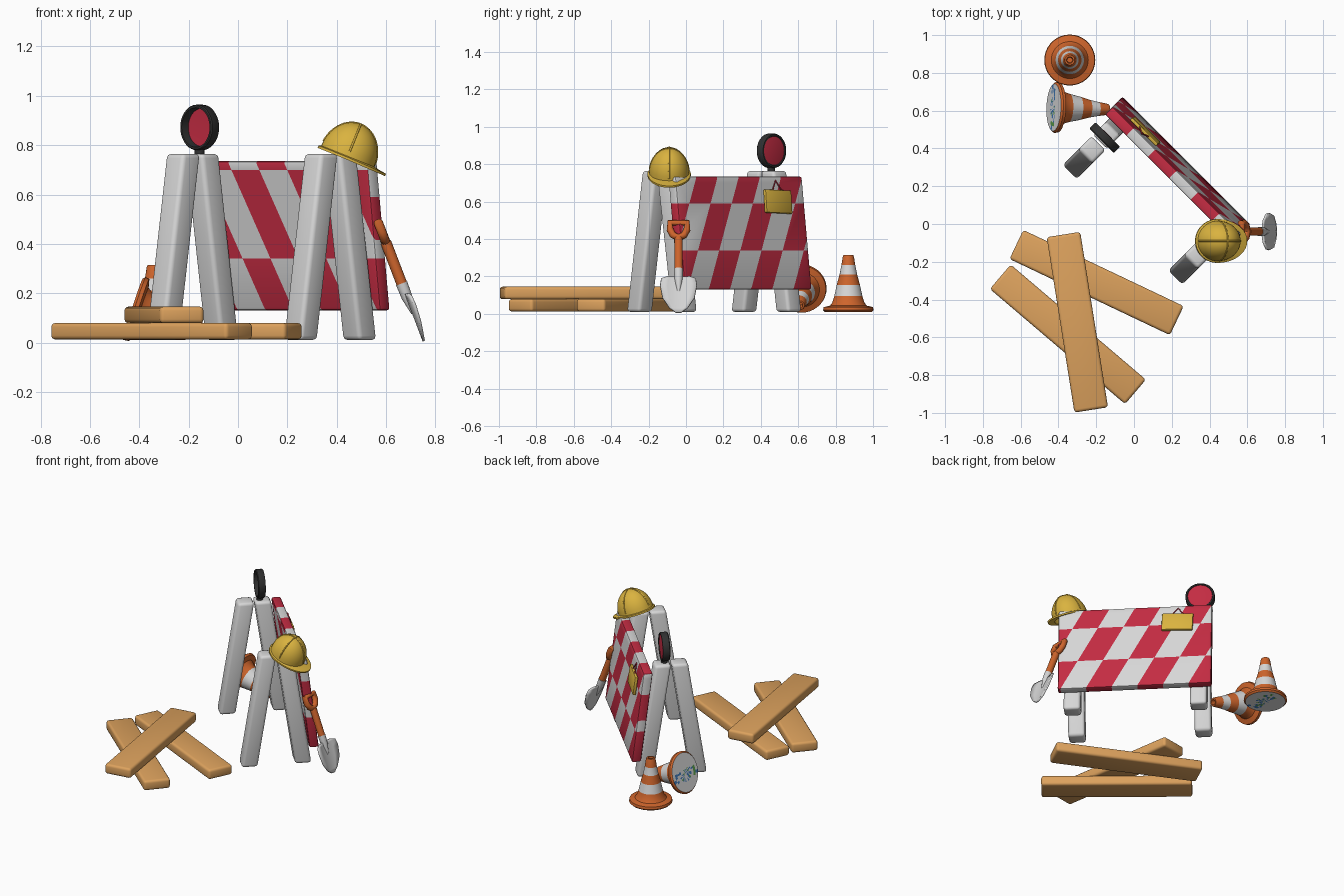
import bpy, bmesh, math, random
from mathutils import Matrix, Vector

if "Cube" in bpy.data.objects:
    bpy.data.objects.remove(bpy.data.objects["Cube"])

random.seed(4)


def mat(name, r, g, b):
    m = bpy.data.materials.new(name)
    m.diffuse_color = (r, g, b, 1)
    m.use_nodes = True
    m.node_tree.nodes["Principled BSDF"].inputs["Base Color"].default_value = m.diffuse_color
    return m


WHITE = mat("white paint", .68, .68, .68)
BRIGHT = mat("bright white", .92, .92, .92)
RED = mat("red paint", .55, .025, .055)
YELLOW = mat("yellow plastic", .70, .45, .05)
ORANGE = mat("orange plastic", .62, .13, .025)
WOOD = mat("light wood", .72, .36, .11)
BLACK = mat("black rubber", .03, .03, .03)
METAL = mat("grey metal", .66, .66, .66)
BLUE = mat("blue fleck", .06, .22, .55)
GREEN = mat("green fleck", .12, .38, .08)

T, RX, RY = Matrix.Translation, lambda d: Matrix.Rotation(math.radians(d), 4, 'X'), \
    lambda d: Matrix.Rotation(math.radians(d), 4, 'Y')
RZ = lambda d: Matrix.Rotation(math.radians(d), 4, 'Z')
FRAME = RZ(-45)  # barricade frame: x along the board, y out of its striped face


def smooth(ob, angle=35):
    bpy.ops.object.select_all(action='DESELECT')
    ob.select_set(True)
    bpy.context.view_layer.objects.active = ob
    bpy.ops.object.shade_smooth_by_angle(angle=math.radians(angle))


def finish(name, bm, mats, matrix=Matrix()):
    bmesh.ops.transform(bm, matrix=matrix, verts=bm.verts)
    bmesh.ops.recalc_face_normals(bm, faces=bm.faces)
    me = bpy.data.meshes.new(name)
    bm.to_mesh(me)
    bm.free()
    for m in mats:
        me.materials.append(m)
    ob = bpy.data.objects.new(name, me)
    bpy.context.collection.objects.link(ob)
    smooth(ob)
    return ob


def block(sx, sy, sz, bevel, segs=3):
    """Rounded box centred on the origin."""
    bm = bmesh.new()
    bmesh.ops.create_cube(bm, size=1, matrix=Matrix.Diagonal((sx, sy, sz, 1)))
    bmesh.ops.bevel(bm, geom=bm.edges[:], offset=bevel, segments=segs, profile=.5, affect='EDGES')
    return bm


def lathe(profile, rule=None, n=36):
    """Revolve (radius, z) points; rule lists the material index of each band."""
    bm = bmesh.new()
    rings = [[bm.verts.new((r * math.cos(2 * math.pi * i / n), r * math.sin(2 * math.pi * i / n), z))
              for i in range(n)] for r, z in profile]
    for k in range(len(rings) - 1):
        a, b = rings[k], rings[k + 1]
        for i in range(n):
            j = (i + 1) % n
            f = bm.faces.new((a[i], a[j], b[j], b[i]))
            f.material_index = rule[k] if rule else 0
    bmesh.ops.remove_doubles(bm, verts=bm.verts, dist=1e-5)
    return bm


def tube(name, pts, r, m, matrix=Matrix(), closed=False):
    cu = bpy.data.curves.new(name, 'CURVE')
    cu.dimensions = '3D'
    cu.bevel_depth, cu.bevel_resolution, cu.use_fill_caps = r, 3, True
    sp = cu.splines.new('POLY')
    sp.points.add(len(pts) - 1)
    for p, co in zip(sp.points, pts):
        p.co = (*(matrix @ Vector(co)), 1)
    sp.use_cyclic_u = closed
    cu.materials.append(m)
    ob = bpy.data.objects.new(name, cu)
    bpy.context.collection.objects.link(ob)
    bpy.ops.object.select_all(action='DESELECT')
    ob.select_set(True)
    bpy.context.view_layer.objects.active = ob
    bpy.ops.object.convert(target='MESH')
    smooth(bpy.context.view_layer.objects.active, 50)


# Barricade legs: two splayed pairs meeting at the top
H = .765
for side, u in (("left", -.435), ("right", .355)):
    for end, n0, n1 in (("rear", .003, .122), ("front", .343, .228)):
        bm = block(.105, .102, H - .01, .018)
        for v in bm.verts:
            t = v.co.z / (H - .01) + .5
            v.co = (u + v.co.x, n0 + (n1 - n0) * t + v.co.y, .01 + (H - .01) * t)
        finish(f"{side}_{end}_leg", bm, [WHITE], FRAME)

# Barricade board: leaning slab cut into slanted red and white checks
U0, L, ZB, ZT, SLANT = -.52, .96, .13, .735, .5
W = L / 6
bm = block(L, .06, ZT - ZB, .012, 2)
for v in bm.verts:
    t = v.co.z / (ZT - ZB) + .5
    v.co = (U0 + L / 2 + v.co.x, .405 - .075 * t + v.co.y, ZB + (ZT - ZB) * t)


def cut(co, no):
    bmesh.ops.bisect_plane(bm, geom=bm.verts[:] + bm.edges[:] + bm.faces[:], plane_co=co, plane_no=no)


for i in range(-2, 6):
    cut((U0 + i * W, 0, ZT), (1, 0, SLANT))
for z in (.34, .59, .70):
    cut((0, 0, z), (0, 0, 1))
bm.normal_update()
for f in bm.faces:
    c = f.calc_center_median()
    col = math.floor((c.x - U0 - SLANT * (ZT - c.z)) / W)
    back = f.normal.y < -.4
    row = (c.z < .70) + (c.z < .34) if back else (c.z < .59) + (c.z < .34)
    f.material_index = int((col + row) % 2 == 0)
finish("striped_board", bm, [WHITE, RED], FRAME)

# Hanging plate with its wire
plate = FRAME @ T((-.305, .39, .60)) @ RX(7) @ RY(-2)
finish("hanging_plate", block(.195, .02, .125, .006, 2), [YELLOW], plate)
tube("plate_wire", [(-.035, 0, .06), (0, -.008, .115), (.035, 0, .06)], .004, RED, plate)

# Warning lamp: hollow rim with the lens set at its far end
lamp = FRAME @ T((-.433, .213, .872))
prof = [(0, -.026), (.05, -.024), (.077, -.02), (.080, -.024), (.088, -.024), (.092, -.018),
        (.092, .018), (.088, .023), (.080, .023), (.077, -.012), (0, -.016)]
finish("warning_lamp", lathe(prof, [1, 1] + [0] * 7 + [1]), [BLACK, RED], lamp @ RX(90))
finish("lamp_post", lathe([(0, -.13), (.02, -.13), (.02, -.08), (0, -.08)], n=16), [BLACK], lamp)

# Hard hat: hollow dome with a peaked brim, plus thin ribs
hat = T((.445, -.09, .755)) @ RY(22)
arc = [math.radians(a) for a in range(90, -1, -9)]
prof = [(.116 * math.cos(a), .140 * math.sin(a)) for a in arc]
prof += [(.126, -.004), (.126, -.014), (.106, -.012)]
prof += [(.106 * math.cos(a), .128 * math.sin(a)) for a in reversed(arc)]
bm = lathe(prof, n=40)
for v in bm.verts:
    r = math.hypot(v.co.x, v.co.y)
    if r > .12 and v.co.x > 0:
        k = v.co.x / r
        v.co.x += .044 * k
        v.co.z -= .004 * k
    v.co.y *= .92
finish("hard_hat", bm, [YELLOW], hat)
span = [math.radians(a) for a in range(4, 177, 6)]
tube("hat_long_rib", [(.115 * math.cos(a), 0, .139 * math.sin(a)) for a in span], .005, YELLOW, hat)
tube("hat_cross_rib", [(0, .106 * math.cos(a), .139 * math.sin(a)) for a in span], .004, YELLOW, hat)

# Shovel leaning on the board end
shovel = T((.753, -.04, .006)) @ RY(-21)
rows = [(0, .012), (.025, .048), (.08, .085), (.15, .098), (.19, .092), (.205, .06)]
bm = bmesh.new()
grid = [[bm.verts.new((2 * (w * s) ** 2, w * s, z)) for s in (-1, -.6, -.2, .2, .6, 1)] for z, w in rows]
for a, b in zip(grid, grid[1:]):
    for i in range(5):
        bm.faces.new((a[i], a[i + 1], b[i + 1], b[i]))
ob = finish("shovel_blade", bm, [METAL], shovel)
sol = ob.modifiers.new("thickness", 'SOLIDIFY')
sol.thickness, sol.offset = .01, 0
finish("shovel_socket", lathe([(0, .12), (.008, .12), (.022, .19), (.024, .25), (0, .25)], n=16), [METAL], shovel)
finish("shovel_shaft", lathe([(0, .24), (.022, .24), (.022, .43), (0, .43)], n=16), [ORANGE], shovel)
tube("shovel_handle", [(0, 0, .43), (0, .03, .445), (0, .045, .475), (0, .045, .515),
                       (0, -.045, .515), (0, -.045, .475), (0, -.03, .445)], .019, ORANGE, shovel, True)

# Traffic cones: one standing, one lying; the white underside has a flecked band
prof = [(r / 100, 0) for r in (0, 2, 4, 6, 8, 10, 12.5)]
prof += [(.135, .01), (.132, .026), (.098, .034), (.086, .05), (.075, .085), (.062, .145),
         (.047, .2), (.037, .25), (.030, .295), (.026, .305), (.017, .305), (.014, .26), (0, .26)]
bands = [2] * 6 + [0, 0, 0, 0, 0, 1, 0, 1, 0, 0, 0, 0, 0]
for name, m in (("standing_cone", T((-.34, .868, .01))),
                ("fallen_cone", T((-.425, .617, .140)) @ RZ(-2) @ RY(108))):
    bm = lathe(prof, bands)
    for f in bm.faces:
        c = f.calc_center_median()
        if f.material_index == 2 and -.02 < c.x < .05 and abs(c.y) < .11:
            f.material_index = random.choice((2, 2, 2, 3, 3, 4))
    finish(name, bm, [ORANGE, WHITE, BRIGHT, BLUE, GREEN], m)

# Stack of three planks
for k, (x, y, z, a, w) in enumerate(((-.30, -.52, .112, -81, .18), (-.198, -.31, .046, -25.4, .17),
                                     (-.35, -.584, .046, -40.4, .17))):
    finish(f"plank_{k + 1}", block(.94, w, .067, .016), [WOOD], T((x, y, z)) @ RZ(a))
